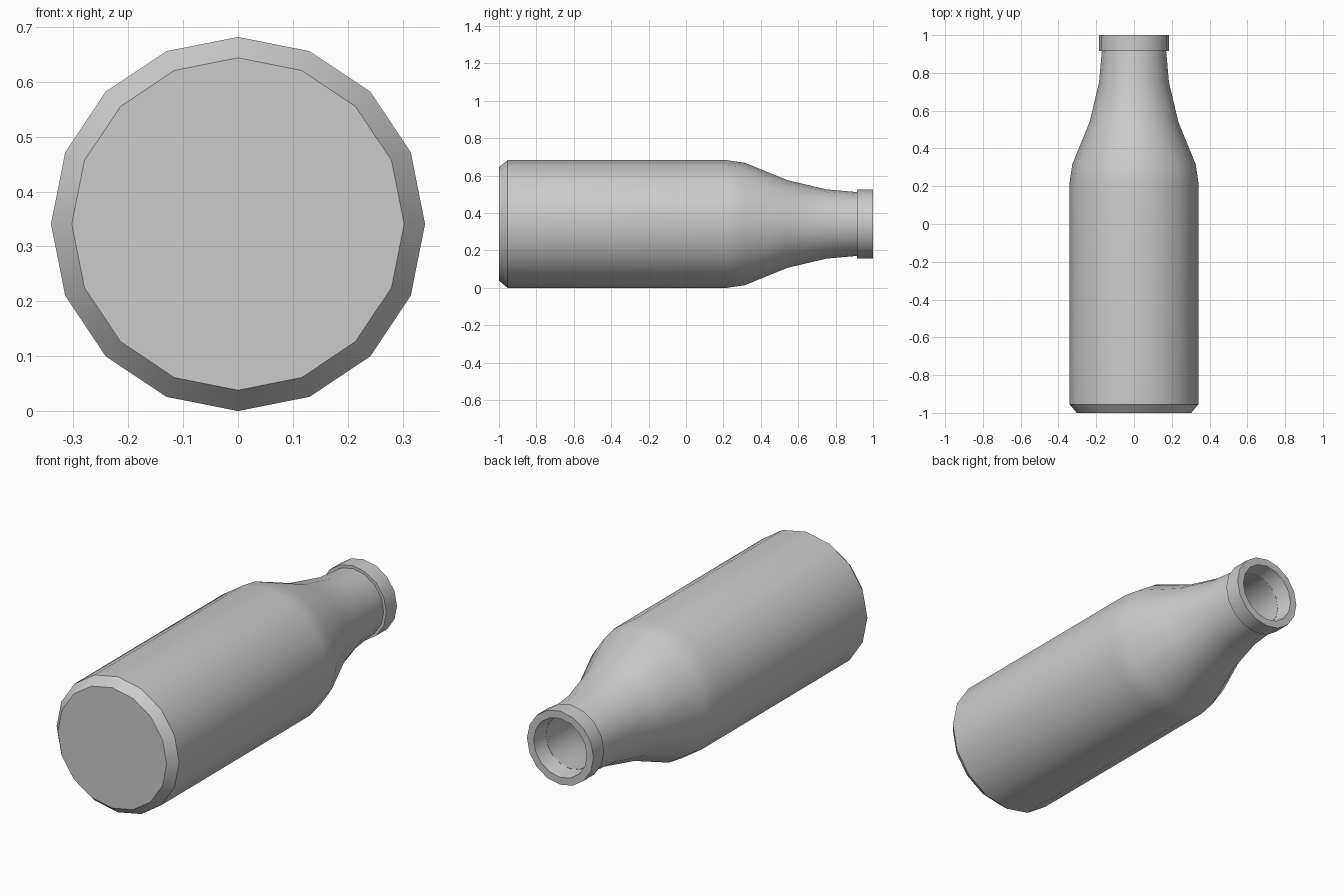
import bpy
import math

cube = bpy.data.objects.get("Cube")
if cube:
    bpy.data.objects.remove(cube, do_unlink=True)

SIDES = 16
RADIUS = 0.341
WALL = 0.035

# One grey for the whole bottle
grey = bpy.data.materials.new("plain grey")
grey.use_nodes = True
colour = (0.6, 0.6, 0.6, 1)
grey.diffuse_color = colour
grey.node_tree.nodes["Principled BSDF"].inputs["Base Color"].default_value = colour


def lathe(name, profile, closed=False):
    """Turn (y, radius) points around the lengthwise axis; a radius of 0 caps the end."""
    verts, rings, faces = [], [], []
    for y, r in profile:
        ring = []
        for i in range(SIDES):
            a = math.tau * i / SIDES
            ring.append(len(verts))
            verts.append((r * math.cos(a), y, RADIUS + r * math.sin(a)))
        rings.append(ring)
    pairs = list(zip(rings, rings[1:]))
    if closed:
        pairs.append((rings[-1], rings[0]))
    for a, b in pairs:
        for i in range(SIDES):
            j = (i + 1) % SIDES
            faces.append((a[i], b[i], b[j], a[j]))
    if not closed:
        faces += [rings[0], rings[-1][::-1]]
    mesh = bpy.data.meshes.new(name)
    mesh.from_pydata(verts, [], faces)
    mesh.materials.append(grey)
    obj = bpy.data.objects.new(name, mesh)
    bpy.context.collection.objects.link(obj)
    bpy.ops.object.select_all(action="DESELECT")
    obj.select_set(True)
    bpy.context.view_layer.objects.active = obj
    bpy.ops.object.shade_smooth_by_angle(angle=math.radians(30))
    return obj


# Body: chamfered base, straight barrel, shoulder and neck, then back down inside
outer = [(-1, 0.303), (-0.955, RADIUS), (0.22, RADIUS), (0.315, 0.327),
         (0.54, 0.235), (0.75, 0.185), (0.92, 0.17)]
inner = [(y, r - WALL) for y, r in reversed(outer[1:])]
inner[-1] = (-0.955, 0.29)
lathe("bottle_body", outer + inner)

# Collar around the mouth
lathe("mouth_collar", [(0.915, 0.135), (0.915, 0.185), (1, 0.185), (1, 0.148)], closed=True)
